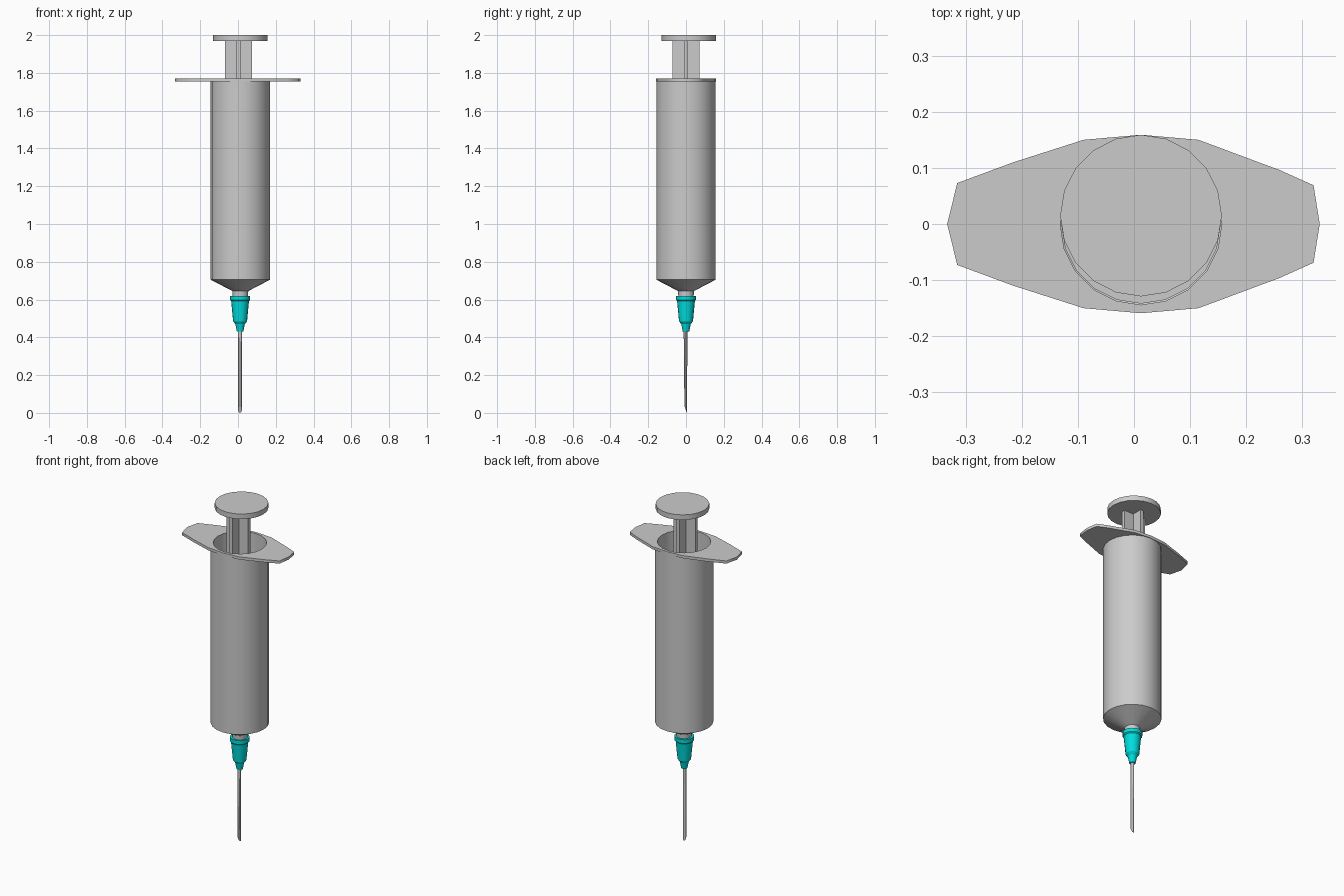
import bpy, bmesh, math

if "Cube" in bpy.data.objects:
    bpy.data.objects.remove(bpy.data.objects["Cube"])

AX = 0.0125  # x of the barrel axis


def finish(name, bm, mat=None, smooth=True):
    bmesh.ops.remove_doubles(bm, verts=bm.verts, dist=1e-5)
    bmesh.ops.recalc_face_normals(bm, faces=bm.faces)
    me = bpy.data.meshes.new(name)
    bm.to_mesh(me)
    bm.free()
    ob = bpy.data.objects.new(name, me)
    bpy.context.collection.objects.link(ob)
    if mat:
        me.materials.append(mat)
    if smooth:
        bpy.ops.object.select_all(action='DESELECT')
        bpy.context.view_layer.objects.active = ob
        ob.select_set(True)
        bpy.ops.object.shade_smooth_by_angle(angle=math.radians(25))
    return ob


def lathe(name, profile, x=AX, y=0.0, sides=20, mat=None):
    bm = bmesh.new()
    vs = [bm.verts.new((r, 0, z)) for r, z in profile]
    es = [bm.edges.new(p) for p in zip(vs, vs[1:])]
    bmesh.ops.spin(bm, geom=vs + es, cent=(0, 0, 0), axis=(0, 0, 1),
                   angle=math.tau, steps=sides, use_duplicate=False)
    bmesh.ops.translate(bm, verts=bm.verts, vec=(x, y, 0))
    return finish(name, bm, mat)


def prism(name, outline, z0, z1):
    bm = bmesh.new()
    face = bm.faces.new([bm.verts.new((px, py, z0)) for px, py in outline])
    ext = bmesh.ops.extrude_face_region(bm, geom=[face], use_keep_orig=True)
    top = [v for v in ext['geom'] if isinstance(v, bmesh.types.BMVert)]
    bmesh.ops.translate(bm, verts=top, vec=(0, 0, z1 - z0))
    return finish(name, bm, smooth=False)


cyan = bpy.data.materials.new("cyan_plastic")
cyan.diffuse_color = (0.0, 0.72, 0.72, 1)
cyan.use_nodes = True
cyan.node_tree.nodes["Principled BSDF"].inputs["Base Color"].default_value = cyan.diffuse_color

# Hollow barrel with conical end and nozzle
lathe("barrel", [(0.144, 1.765), (0.157, 1.765), (0.157, 0.705), (0.042, 0.645),
                 (0.04, 0.61), (0, 0.61), (0, 0.65), (0.03, 0.655),
                 (0.144, 0.715), (0.144, 1.765)])

# Finger flange: filled outline with a round hole
half = [(-0.333, 0), (-0.315, 0.073), (-0.215, 0.11), (-0.09, 0.15), (0.0125, 0.159),
        (0.115, 0.15), (0.26, 0.096), (0.32, 0.069), (0.331, 0)]
outline = half + [(x, -y) for x, y in half[-2:0:-1]]
hole = [(AX + 0.144 * math.cos(math.tau * i / 20), 0.144 * math.sin(math.tau * i / 20))
        for i in range(20)]
cu = bpy.data.curves.new("flange_outline", 'CURVE')
cu.dimensions, cu.fill_mode, cu.extrude = '2D', 'BOTH', 0.008
for loop in (outline, hole):
    sp = cu.splines.new('POLY')
    sp.points.add(len(loop) - 1)
    for p, (x, y) in zip(sp.points, loop):
        p.co = (x, y, 0, 1)
    sp.use_cyclic_u = True
tmp = bpy.data.objects.new("flange_outline", cu)
bpy.context.collection.objects.link(tmp)
bpy.context.view_layer.update()
dg = bpy.context.evaluated_depsgraph_get()
bm = bmesh.new()
bm.from_mesh(bpy.data.meshes.new_from_object(tmp.evaluated_get(dg)))
bmesh.ops.translate(bm, verts=bm.verts, vec=(0, 0, 1.762))
bpy.data.objects.remove(tmp)
finish("finger_flange", bm, smooth=False)

# Plunger: cross-shaped rod, thumb disc and stopper
a, t, cx = 0.071, 0.01, 0.003
quarter = [(a, -t), (a, t), (t, t)]
cross = []
for k in range(4):
    c, s = [(1, 0), (0, 1), (-1, 0), (0, -1)][k]
    cross += [(cx + x * c - y * s, x * s + y * c) for x, y in quarter]
prism("plunger_rod", cross, 0.78, 1.975)
lathe("thumb_disc", [(0, 1.97), (0.144, 1.97), (0.144, 2.0), (0, 2.0)], AX, 0.015)
lathe("plunger_stopper", [(0, 0.73), (0.142, 0.75), (0.142, 0.79), (0, 0.79)])

# Cyan needle hub
lathe("needle_hub", [(0, 0.62), (0.053, 0.62), (0.053, 0.598), (0.047, 0.592),
                     (0.037, 0.485), (0.025, 0.47), (0.022, 0.455), (0.017, 0.43),
                     (0, 0.43)], x=0.011, sides=16, mat=cyan)

# Needle with a slanted tip
bm = bmesh.new()
bmesh.ops.create_cone(bm, cap_ends=True, segments=10, radius1=0.0105, radius2=0.0105, depth=0.45)
for v in bm.verts:
    low = v.co.z < 0
    y = v.co.y
    v.co.z += 0.225
    if low:
        v.co.z += (0.0105 - y) / 0.021 * 0.035
        v.co.y = y * 0.6
    v.co.x += 0.0105
    v.co.y -= 0.002
finish("needle", bm)
